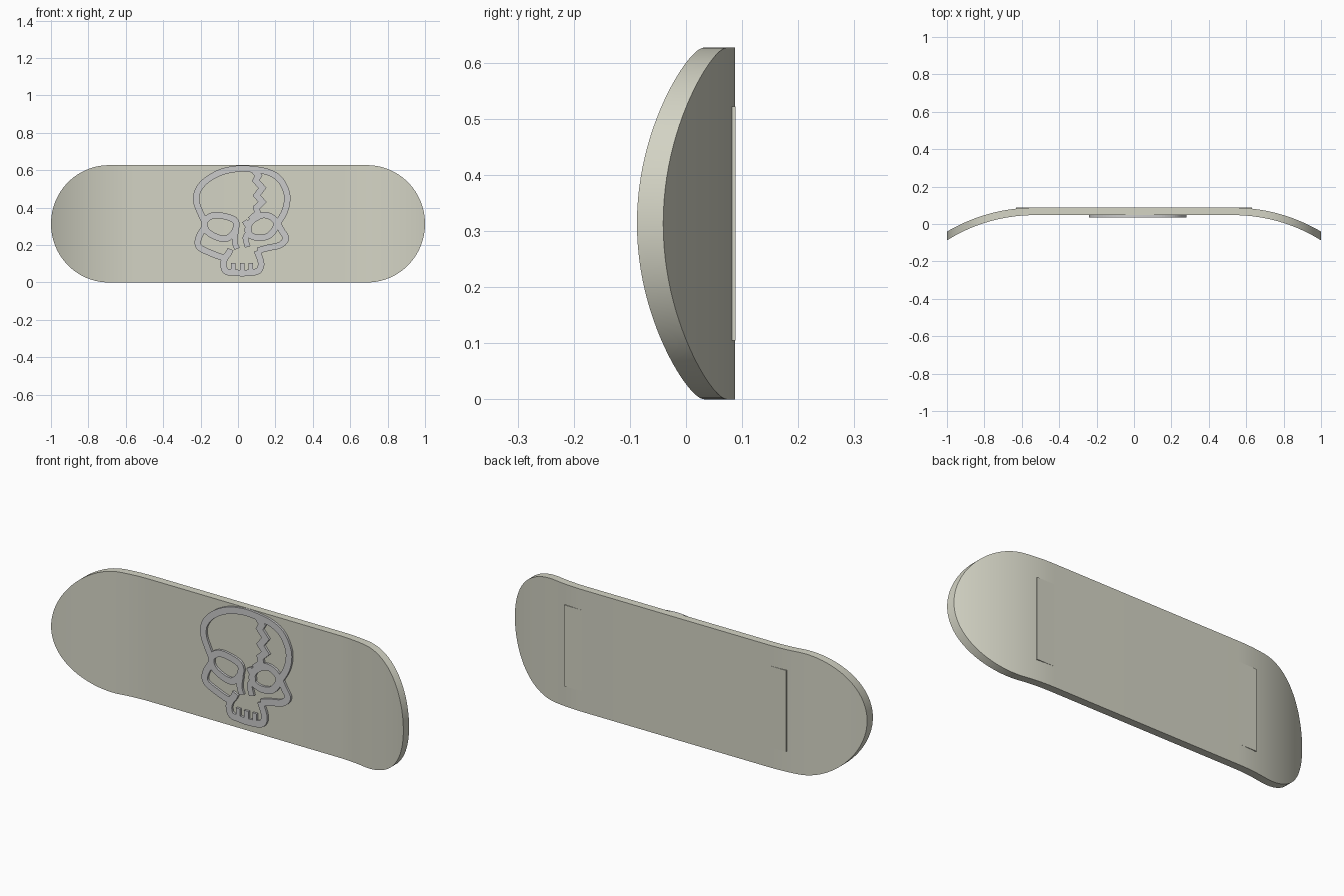
import bpy, bmesh, math
from mathutils import Vector

if "Cube" in bpy.data.objects:
    bpy.data.objects.remove(bpy.data.objects["Cube"])


def make_object(name, bm, mat=None, smooth=False):
    bmesh.ops.recalc_face_normals(bm, faces=bm.faces)
    me = bpy.data.meshes.new(name)
    bm.to_mesh(me)
    bm.free()
    ob = bpy.data.objects.new(name, me)
    bpy.context.collection.objects.link(ob)
    if mat:
        me.materials.append(mat)
    if smooth:
        bpy.ops.object.select_all(action='DESELECT')
        ob.select_set(True)
        bpy.context.view_layer.objects.active = ob
        bpy.ops.object.shade_smooth_by_angle(angle=math.radians(30))
    return ob


wood = bpy.data.materials.new("deck_paint")
wood.diffuse_color = (0.66, 0.66, 0.56, 1)
wood.use_nodes = True
wood.node_tree.nodes["Principled BSDF"].inputs["Base Color"].default_value = wood.diffuse_color

# Deck: flat middle, ends bent forward along concentric arcs, round outline
H, BEND, R, T, BACK = 0.627, 0.53, 0.926, 0.04, 0.0875
END = 0.69


def bend_y(x, radius, y0):
    d = max(0, abs(x) - BEND)
    return y0 - radius + math.sqrt(radius * radius - d * d)


half = []
for i in range(25):
    half.append((END + (1 - END) * math.sin(i / 24 * math.pi / 2), math.cos(i / 24 * math.pi / 2)))
cols = [(0.0, 1), (BEND, 1)] + [(BEND + (END - BEND) * i / 6, 1) for i in range(1, 6)] + half
cols = [(-x, h) for x, h in reversed(cols[1:])] + cols

bm = bmesh.new()
rings = []
for x, h in cols:
    ring = []
    for y in (bend_y(x, R - T, BACK - T), bend_y(x, R, BACK)):
        for s in (-1, 1):
            ring.append(bm.verts.new((x, y, H / 2 * (1 + s * h))))
    rings.append(ring)
for a, b in zip(rings, rings[1:]):
    for i, j in ((0, 1), (1, 3), (3, 2), (2, 0)):
        bm.faces.new((a[i], a[j], b[j], b[i]))
bmesh.ops.remove_doubles(bm, verts=bm.verts, dist=1e-5)
make_object("deck", bm, wood, True)

# Mounting bars on the back, level with the flat part
for side, label in ((-1, "left"), (1, "right")):
    bm = bmesh.new()
    bmesh.ops.create_cube(bm, size=1)
    for v in bm.verts:
        v.co = Vector((side * 0.58 + v.co.x * 0.1, 0.074 + v.co.y * 0.028, 0.3135 + v.co.z * 0.417))
    make_object(label + "_mounting_bar", bm, wood)


# Raised skull drawing: mitred ribbons along smoothed paths
def smooth_path(pts, closed, n=5):
    out, m = [], len(pts)
    for i in range(m if closed else m - 1):
        if closed:
            p = [pts[(i + k) % m] for k in (-1, 0, 1, 2)]
        else:
            p = [pts[min(max(i + k, 0), m - 1)] for k in (-1, 0, 1, 2)]
        for j in range(n):
            t = j / n
            out.append(0.5 * (2 * p[1] + (p[2] - p[0]) * t + (2 * p[0] - 5 * p[1] + 4 * p[2] - p[3]) * t * t
                              + (3 * p[1] - p[0] - 3 * p[2] + p[3]) * t ** 3))
    if not closed:
        out.append(pts[-1])
    return out


def ribbon(name, pts, closed=False, width=0.034, smooth=True):
    pts = [Vector((x, z)) for x, z in pts]
    if smooth and len(pts) > 2:
        pts = smooth_path(pts, closed)
    m = len(pts)
    bm = bmesh.new()
    rows = []
    for i, p in enumerate(pts):
        a = pts[i - 1] if closed or i else p
        b = pts[(i + 1) % m] if closed or i < m - 1 else p
        d1 = (p - a).normalized() if p != a else (b - p).normalized()
        d2 = (b - p).normalized() if p != b else d1
        t = (d1 + d2).normalized()
        k = width / 2 / max(0.7, t.dot(d1))
        n = Vector((-t.y, t.x)) * k
        rows.append([bm.verts.new((q.x, y, q.y)) for q, y in
                     ((p + n, 0.036), (p - n, 0.036), (p - n, 0.052), (p + n, 0.052))])
    for i in range(m if closed else m - 1):
        a, b = rows[i], rows[(i + 1) % m]
        for j in range(4):
            bm.faces.new((a[j], a[(j + 1) % 4], b[(j + 1) % 4], b[j]))
    if not closed:
        bm.faces.new(rows[0])
        bm.faces.new(rows[-1])
    make_object(name, bm)


ribbon("skull_dome", [(-.18, .33), (-.20, .37), (-.222, .43), (-.215, .49), (-.17, .545), (-.09, .59), (0, .608),
                      (.08, .605), (.16, .59), (.22, .555), (.257, .49), (.262, .43), (.245, .37), (.215, .32)])
ribbon("skull_crack", [(.085, .60), (.11, .57), (.095, .545), (.13, .505), (.10, .465),
                       (.13, .43), (.098, .40), (.105, .37), (.065, .335)], smooth=False)
ribbon("left_eye", [(-.175, .33), (-.12, .36), (-.02, .335), (-.015, .28), (-.06, .235), (-.12, .245),
                    (-.17, .28)], True)
ribbon("right_eye", [(.065, .32), (.13, .36), (.185, .345), (.205, .305), (.165, .25), (.10, .24), (.055, .265)], True)
ribbon("left_nose", [(-.01, .28), (-.018, .22), (-.005, .18)], width=.03)
ribbon("right_nose", [(.035, .33), (.06, .28), (.04, .24), (.052, .19)], width=.03)
ribbon("left_cheek", [(-.175, .30), (-.21, .24), (-.208, .19), (-.14, .155), (-.08, .135), (-.055, .15),
                      (-.04, .178)])
ribbon("right_cheek", [(.21, .32), (.235, .275), (.256, .235), (.225, .20), (.16, .185), (.105, .17)])
ribbon("jaw", [(-.065, .14), (-.078, .10), (-.065, .06), (-.02, .053), (.03, .05), (.10, .058), (.122, .085),
               (.12, .12), (.10, .17)])
for i, x in enumerate((-.025, .022, .068)):
    ribbon("tooth_gap_%d" % (i + 1), [(x, .05), (x, .105)], width=.024)
